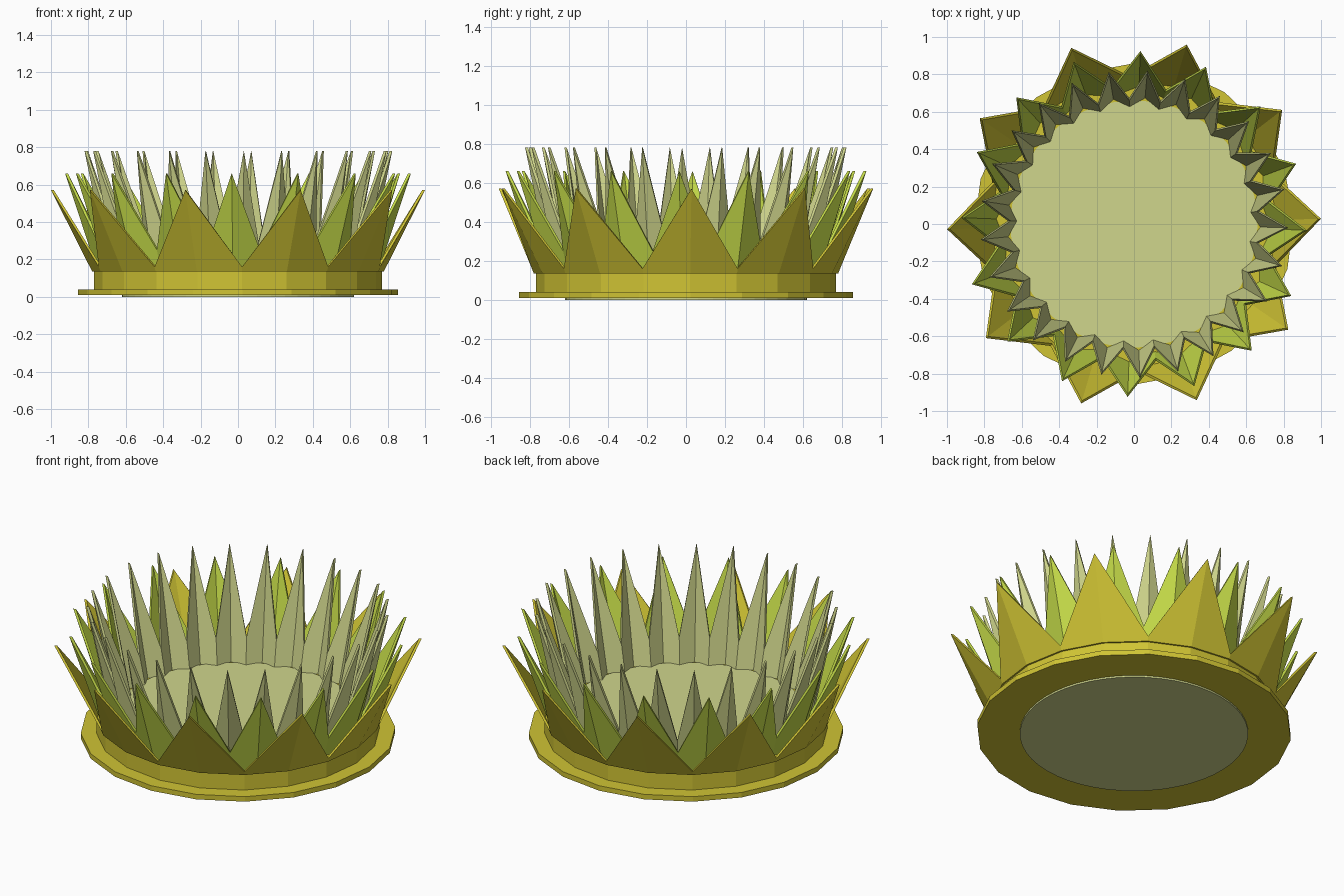
import bpy, bmesh, math

if "Cube" in bpy.data.objects:
    bpy.data.objects.remove(bpy.data.objects["Cube"])


def material(name, rgb):
    m = bpy.data.materials.new(name)
    m.diffuse_color = (*rgb, 1)
    m.use_nodes = True
    m.node_tree.nodes["Principled BSDF"].inputs["Base Color"].default_value = m.diffuse_color
    return m


YELLOW = material("mustard yellow", (0.631, 0.552, 0.034))
GREEN = material("lime green", (0.552, 0.701, 0.065))
PALE = material("pale sage", (0.631, 0.672, 0.262))


def finish(name, bm, mat):
    bmesh.ops.recalc_face_normals(bm, faces=bm.faces)
    me = bpy.data.meshes.new(name)
    bm.to_mesh(me)
    bm.free()
    me.materials.append(mat)
    ob = bpy.data.objects.new(name, me)
    bpy.context.collection.objects.link(ob)
    return ob


def ring(bm, r, z, sides, offset):
    return [bm.verts.new((r * math.cos(offset + 2 * math.pi * i / sides),
                          r * math.sin(offset + 2 * math.pi * i / sides), z))
            for i in range(sides)]


def turned(name, profile, sides, offset_deg, mat):
    """Closed solid from a stack of (radius, height) rings."""
    bm = bmesh.new()
    rings = [ring(bm, r, z, sides, math.radians(offset_deg)) for r, z in profile]
    for a, b in zip(rings, rings[1:]):
        for i in range(sides):
            j = (i + 1) % sides
            bm.faces.new((a[i], a[j], b[j], b[i]))
    bm.faces.new(rings[0])
    bm.faces.new(rings[-1])
    return finish(name, bm, mat)


def petals(name, count, offset_deg, ridge, valley, thick, mat):
    """Folded crown of pointed petals. ridge and valley are
    (bottom radius, bottom z, top radius, top z)."""
    bm = bmesh.new()
    cols = []
    for i in range(2 * count):
        a = math.radians(offset_deg) + math.pi * i / count
        r0, z0, r1, z1 = ridge if i % 2 == 0 else valley
        pts = [(r0, z0), (r1, z1), (r1 - thick, z1), (r0 - thick, z0)]
        cols.append([bm.verts.new((r * math.cos(a), r * math.sin(a), z))
                     for r, z in pts])
    for i in range(len(cols)):
        c, d = cols[i], cols[(i + 1) % len(cols)]
        # split every side of the wall along the fold so faces stay flat
        for k in range(4):
            m = (k + 1) % 4
            bm.faces.new((c[k], d[k], d[m], c[m]))
    return finish(name, bm, mat)


# Yellow foot: flange and upright band
turned("base_flange", [(0.62, 0.01), (0.855, 0.01), (0.855, 0.04),
                       (0.77, 0.04), (0.77, 0.135)], 20, 1.6, YELLOW)

# Pale plug: round underside and inner floor
turned("floor_plug", [(0.62, 0.0), (0.62, 0.13), (0.66, 0.14)], 50, -1.4, PALE)

# Three layers of petals, outer to inner
petals("outer_petals", 10, 1.6, (0.78, 0.135, 1.0, 0.57),
       (0.78, 0.135, 0.79, 0.16), 0.015, YELLOW)
petals("middle_petals", 16, -2.1, (0.75, 0.13, 0.925, 0.66),
       (0.705, 0.13, 0.74, 0.25), 0.015, GREEN)
petals("inner_petals", 25, -1.4, (0.69, 0.13, 0.825, 0.78),
       (0.64, 0.13, 0.675, 0.29), 0.015, PALE)
